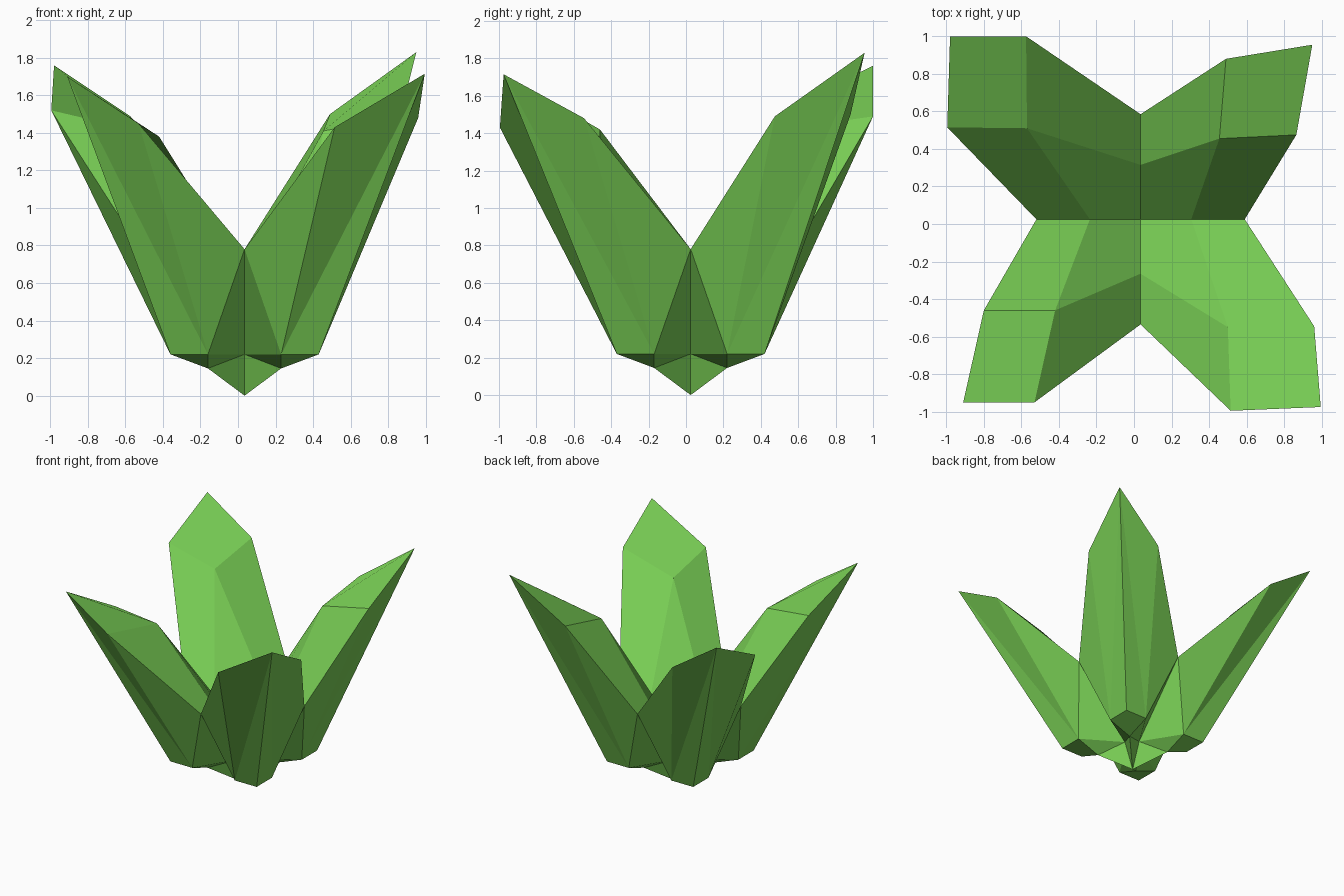
import bpy
import bmesh

if "Cube" in bpy.data.objects:
    bpy.data.objects.remove(bpy.data.objects["Cube"])

CX, CY = 0.035, 0.025   # where the four leaves meet
CREST, VALLEY, CORE = 0.78, 0.65, 0.38
NOTCH = 0.08            # depth of the crease between neighbouring leaves

# Each leaf: quadrant signs, then tip, shoulder along y, inner shoulder, shoulder along x
leaves = [
    (1, 1, (0.95, 0.955, 1.83), (0.49, 0.88, 1.50), (0.455, 0.455, 1.41), (0.865, 0.475, 1.49)),
    (-1, 1, (-0.98, 1.0, 1.76), (-0.575, 1.0, 1.49), (-0.57, 0.51, 1.42), (-0.995, 0.515, 1.52)),
    (-1, -1, (-0.91, -0.95, 1.70), (-0.53, -0.95, 1.45), (-0.42, -0.46, 1.38), (-0.80, -0.46, 1.42)),
    (1, -1, (0.995, -0.975, 1.715), (0.515, -0.995, 1.43), (0.50, -0.55, 1.35), (0.96, -0.545, 1.48)),
]

bm = bmesh.new()


def add_leaf(sx, sy, tip, sh_y, inner, sh_x):
    def base(x, y, z):
        return (CX + sx * x, CY + sy * y, z)

    p = {
        "tip": tip, "sy": sh_y, "in": inner, "sx": sh_x,
        # crest and valley where neighbouring leaves join
        "cx": base(0.555, 0, CREST), "cy": base(0, 0.56, CREST),
        "vx": base(0.27, 0, VALLEY), "vy": base(0, 0.29, VALLEY),
        "core": base(0, 0, CORE),
        # underside
        "root": base(0, 0, 0), "bx": base(NOTCH, 0, 0.22), "by": base(0, NOTCH, 0.22),
        "d": base(0.195, 0.195, 0.145), "ax": base(0.395, 0.195, 0.22),
        "ay": base(0.195, 0.395, 0.22), "heel": base(0.395, 0.395, 0.22),
    }
    v = {k: bm.verts.new(c) for k, c in p.items()}
    faces = [
        "tip sy in sx",                                # cut end
        "tip sy ay", "tip ay heel",                    # outer sides
        "tip sx ax", "tip ax heel",
        "sy cy ay", "cy by ay", "sx cx ax", "cx bx ax",  # flanks
        "sy cy vy in", "sx cx vx in",                  # upper sides
        "in vx core vy",                               # inner throat
        "root bx d", "root by d", "bx d ax", "by d ay", "d ax heel ay",  # underside
    ]
    for f in faces:
        bm.faces.new([v[k] for k in f.split()])


for leaf in leaves:
    add_leaf(*leaf)

bmesh.ops.remove_doubles(bm, verts=bm.verts, dist=0.0005)
bmesh.ops.recalc_face_normals(bm, faces=bm.faces)

mesh = bpy.data.meshes.new("leaf_cluster")
bm.to_mesh(mesh)
bm.free()
obj = bpy.data.objects.new("leaf_cluster", mesh)
bpy.context.collection.objects.link(obj)

green = bpy.data.materials.new("leaf_green")
green.diffuse_color = (0.19, 0.62, 0.09, 1)
green.use_nodes = True
green.node_tree.nodes["Principled BSDF"].inputs["Base Color"].default_value = green.diffuse_color
mesh.materials.append(green)
